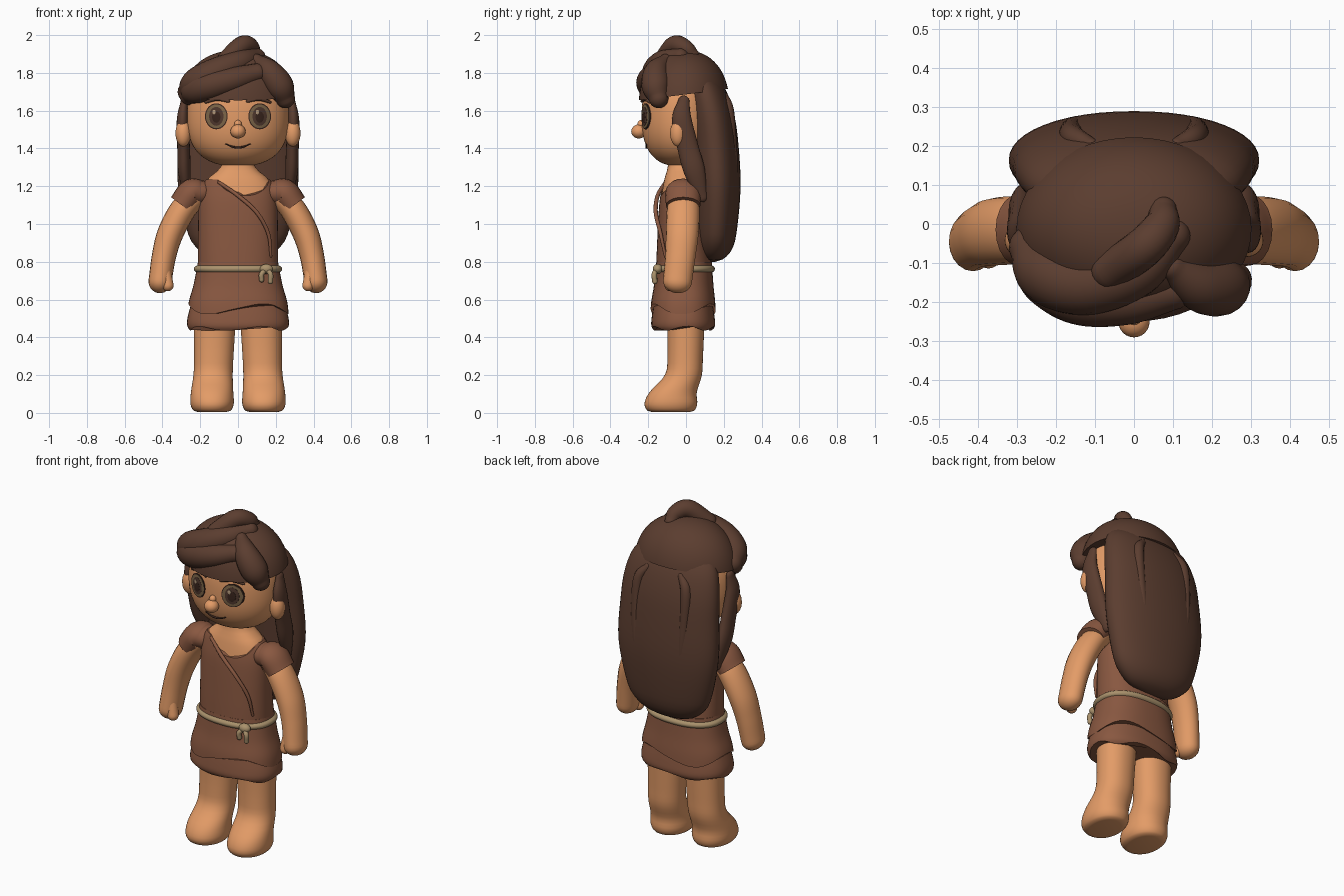
import bpy, bmesh
from math import sin, cos, pi, sqrt, copysign
from mathutils import Vector

if "Cube" in bpy.data.objects:
    bpy.data.objects.remove(bpy.data.objects["Cube"])


def material(name, *rgb):
    m = bpy.data.materials.new(name)
    m.use_nodes = True
    m.diffuse_color = (*rgb, 1)
    bsdf = next(n for n in m.node_tree.nodes if n.type == "BSDF_PRINCIPLED")
    bsdf.inputs["Base Color"].default_value = (*rgb, 1)
    return m


SKIN = material("warm skin", .77, .33, .135)
HAIR = material("dark brown hair", .105, .047, .029)
CLOTH = material("brown cloth", .25, .097, .052)
ROPE = material("tan rope", .4, .285, .15)
EYE = material("olive eye", .2, .13, .065)
IRIS = material("brown iris", .08, .04, .027)
DARK = material("dark pupil", .04, .018, .012)
GLINT = material("eye glint", .45, .32, .2)


def finish(name, bm, mat):
    bmesh.ops.remove_doubles(bm, verts=bm.verts, dist=.0004)
    bmesh.ops.recalc_face_normals(bm, faces=bm.faces)
    me = bpy.data.meshes.new(name)
    bm.to_mesh(me)
    bm.free()
    me.materials.append(mat)
    me.shade_smooth()
    me.set_sharp_from_angle(angle=.8)
    ob = bpy.data.objects.new(name, me)
    bpy.context.collection.objects.link(ob)


def spline(pts, n=8):
    """Smooth curve through tuples of any length."""
    p = [Vector(q) for q in pts]
    p = [p[0] * 2 - p[1]] + p + [p[-1] * 2 - p[-2]]
    out = []
    for a, b, c, d in zip(p, p[1:], p[2:], p[3:]):
        for i in range(n):
            t = i / n
            out.append(b + (c - a) * (t / 2) + (a * 2 - b * 5 + c * 4 - d) * (t * t / 2)
                       + (b * 3 - a - c * 3 + d) * (t ** 3 / 2))
    return out + [p[-2]]


def skin_rings(name, rings, mat):
    """Join rings of points into a closed surface."""
    bm = bmesh.new()
    rows = [[bm.verts.new(v) for v in r] for r in rings]
    n = len(rows[0])
    for a, b in zip(rows, rows[1:]):
        for i in range(n):
            bm.faces.new((a[i], a[(i + 1) % n], b[(i + 1) % n], b[i]))
    bm.faces.new(rows[0])
    bm.faces.new(rows[-1])
    finish(name, bm, mat)


def body(name, rows, mat, lo=None, hi=None, power=2, side=1, sides=48, steps=28):
    """Upright form from rows (z, cx, cy, rx, ry); lo and hi shape its edges by angle."""
    dense = spline(rows)

    def at(z):
        for a, b in zip(dense, dense[1:]):
            if z <= b[0]:
                break
        t = min(1, max(0, (z - a[0]) / max(b[0] - a[0], 1e-6)))
        return a.lerp(b, t)
    rings = []
    for j in range(steps + 1):
        t, ring = (1 - cos(pi * j / steps)) / 2, []
        for i in range(sides):
            a = 2 * pi * i / sides
            z0 = lo(a) if lo else rows[0][0]
            z1 = hi(a) if hi else rows[-1][0]
            z = z0 + (z1 - z0) * t
            _, cx, cy, rx, ry = at(z)
            c, s = [copysign(abs(f) ** (2 / power), f) for f in (cos(a), sin(a))]
            ring.append((side * (cx + rx * c), cy + ry * s, z))
        rings.append(ring)
    skin_rings(name, rings, mat)


def tube(name, pts, mat, ref=(0, 1, 0), k=1, side=1, flat_end=False, sides=20):
    """Round-ended tube through (x, y, z, radius), scaled by k along ref."""
    path = [(v.xyz, v[3]) for v in spline(pts)]
    t0, t1 = (path[0][0] - path[1][0]).normalized(), (path[-1][0] - path[-2][0]).normalized()
    caps = [pi / 2 * i / 6 for i in range(1, 7)]
    (p0, r0), (p1, r1) = path[0], path[-1]
    head = [(p0 + t0 * r0 * sin(c), r0 * cos(c)) for c in reversed(caps)]
    tail = [] if flat_end else [(p1 + t1 * r1 * sin(c), r1 * cos(c)) for c in caps]
    path = head + path + tail
    rings = []
    for i, (p, r) in enumerate(path):
        t = (path[min(i + 1, len(path) - 1)][0] - path[max(i - 1, 0)][0]).normalized()
        u = Vector(ref)
        u = (u - t * u.dot(t)).normalized()
        w = t.cross(u)
        ring = [p + u * (k * r * cos(2 * pi * j / sides)) + w * (r * sin(2 * pi * j / sides))
                for j in range(sides)]
        rings.append([(side * v.x, v.y, v.z) for v in ring])
    skin_rings(name, rings, mat)


def dome_rows(cx, cy, cz, rx, ry, rz, power=2, start=-1):
    out = []
    for i in range(25):
        u = sin(pi / 2 * (start + (1 - start) * i / 24))
        h = max(0, 1 - abs(u) ** power) ** (1 / power)
        out.append((cz + rz * u, cx, cy, rx * h, ry * h))
    return out


def ball(name, mat, *dims, side=1):
    body(name, dome_rows(*dims), mat, side=side, sides=24, steps=16)


# Head, neck and chest
HX, HY, HZ, HC = .27, .205, .262, 1.568
body("head", dome_rows(0, -.03, HC, HX, HY, HZ, 2.5), SKIN)


def face_y(x, z):
    h = (1 - abs((z - HC) / HZ) ** 2.5) ** .4
    return -.03 - HY * h * sqrt(max(0, 1 - (x / (HX * h)) ** 2))


torso = [(.76, 0, -.01, .213, .148), (.9, 0, -.015, .212, .138), (1.1, 0, -.02, .208, .122),
         (1.19, 0, -.02, .195, .108), (1.24, 0, -.02, .165, .098), (1.28, 0, -.02, .115, .085)]
body("chest_and_neck", [(z, x, y, a * .965, b * .96) for z, x, y, a, b in torso]
     + [(1.32, 0, -.02, .085, .075), (1.4, 0, -.02, .085, .075)], SKIN, power=2.3)


# Dress: bodice, overskirt and wavy underskirt
def neckline(a):
    x = .17 * cos(a)
    return min(1.235, 1.15 + 5 * (x - .03) ** 2) if sin(a) < 0 else 1.235


body("dress_bodice", torso, CLOTH, hi=neckline, power=2.3)
body("dress_overskirt", [(.48, 0, -.015, .27, .175), (.58, 0, -.015, .262, .17),
                         (.68, 0, -.012, .235, .157), (.8, 0, -.01, .212, .147)],
     CLOTH, lo=lambda a: .55 + .028 * cos(3 * a + 3.3), power=2.4)
body("dress_underskirt", [(.43, 0, -.015, .25, .15), (.46, 0, -.015, .268, .168),
                          (.51, 0, -.015, .266, .166), (.62, 0, -.015, .235, .15)],
     CLOTH, lo=lambda a: .447 + .012 * sin(5 * a + 1), power=2.4)
tube("dress_sash_edge", [(-.1, -.11, 1.22, .009), (0, -.15, 1.15, .011), (.1, -.16, 1.06, .011),
                         (.16, -.135, .95, .01), (.175, -.11, .83, .007)], CLOTH, sides=10)

# Rope belt with a knot and two tails
body("rope_belt", [(.743, 0, -.01, .216, .148), (.75, 0, -.01, .229, .158),
                   (.762, 0, -.01, .234, .163), (.774, 0, -.01, .229, .158),
                   (.781, 0, -.01, .216, .148)], ROPE, power=2.3, steps=12)
ball("belt_knot", ROPE, .15, -.15, .762, .035, .026, .026)
for x, end in ((.125, .705), (.172, .695)):
    tube("belt_tail", [(.15, -.155, .76, .012), (x, -.168, .735, .014), (x, -.165, end, .014)],
         ROPE, sides=10)

for s, label in ((1, "left"), (-1, "right")):
    # Limbs
    body(label + "_leg", [(.005, .137, -.08, .075, .1), (.014, .137, -.08, .1, .126),
                          (.05, .137, -.08, .115, .14), (.11, .137, -.068, .112, .125),
                          (.2, .132, -.014, .104, .098), (.3, .128, -.004, .104, .094),
                          (.52, .122, 0, .112, .1)], SKIN, side=s, power=2.15)
    tube(label + "_arm", [(.22, -.012, 1.15, .06), (.292, -.015, 1.075, .069),
                          (.358, -.02, .95, .069), (.392, -.03, .83, .064),
                          (.413, -.045, .695, .061)], SKIN, k=1.25, side=s)
    tube(label + "_thumb", [(.385, -.075, .75, .03), (.372, -.083, .675, .031)], SKIN, side=s)
    tube(label + "_sleeve", [(.195, -.015, 1.165, .066), (.245, -.015, 1.162, .076),
                             (.296, -.015, 1.098, .073)], CLOTH, k=1.25, side=s, flat_end=True)
    # Ears, eyes and brows
    ball(label + "_ear", SKIN, .29, -.042, 1.48, .041, .042, .07, side=s)
    for part, mat, dx, dz, rx, rz, lift in (
            ("eye_rim", DARK, 0, 0, .06, .069, .004), ("eye", EYE, 0, 0, .055, .063, .006),
            ("iris", IRIS, 0, 0, .038, .05, .008), ("pupil", DARK, 0, -.004, .022, .03, .0095),
            ("eye_glint", GLINT, -.012, .022, .009, .012, .011)):
        cx, cz = s * .115 + dx, 1.57 + dz
        rings = []
        for f, out in ((1, -.002), (1, lift), (.66, lift + .001), (.33, lift + .001), (.02, lift + .001)):
            ring = []
            for i in range(28):
                x, z = cx + rx * f * cos(2 * pi * i / 28), cz + rz * f * sin(2 * pi * i / 28)
                ring.append((x, face_y(x, z) - out, z))
            rings.append(ring)
        skin_rings(label + "_" + part, rings, mat)
    tube(label + "_brow", [(x, face_y(x, z) - .006, z, r) for x, z, r in
                           ((.05, 1.65, .008), (.11, 1.664, .013), (.17, 1.645, .007))],
         HAIR, side=s, sides=10)
    # Side lock and raised strand at the back
    tube(label + "_side_lock", [(.285, -.012, 1.65, .03), (.293, -.022, 1.55, .052),
                                (.288, .012, 1.4, .056), (.284, .045, 1.28, .056),
                                (.268, .085, 1.145, .03)], HAIR, ref=(1, 0, 0), k=.6, side=s)
    tube(label + "_back_strand", [(.11, .2, 1.68, .02), (.155, .222, 1.61, .03),
                                  (.16, .237, 1.45, .03), (.145, .25, 1.22, .026),
                                  (.12, .242, .98, .012)], HAIR, side=s, sides=14)

# Nose and mouth
ball("nose", SKIN, 0, -.25, 1.49, .04, .04, .037)
ball("nose_bridge", SKIN, 0, -.238, 1.528, .02, .02, .022)
tube("mouth", [(x, face_y(x, z) - .002, z, r) for x, z, r in
               ((-.065, 1.423, .003), (-.03, 1.409, .005), (0, 1.405, .006),
                (.03, 1.409, .005), (.065, 1.423, .003))], DARK, sides=8)

# Hair: cap, long back, swept fringe and top tuft
body("hair_cap", dome_rows(0, -.01, 1.62, .305, .24, .3, 2.25, -.1), HAIR,
     lo=lambda a: 1.685 + .03 * sin(a))
body("long_back_hair", [(.8, 0, .145, .03, .01), (.815, 0, .148, .13, .05),
                        (.86, 0, .155, .205, .085), (.95, 0, .16, .265, .107),
                        (1.2, 0, .165, .318, .124), (1.45, 0, .15, .312, .125),
                        (1.6, 0, .13, .3, .12), (1.72, 0, .1, .265, .105),
                        (1.8, 0, .07, .19, .07)], HAIR, power=2.1)
tube("swept_fringe", [(.1, -.03, 1.885, .045), (.01, -.12, 1.855, .065), (-.12, -.155, 1.8, .078),
                      (-.22, -.125, 1.745, .08), (-.265, -.06, 1.7, .055)], HAIR)
tube("under_fringe", [(.1, -.17, 1.8, .05), (-.02, -.19, 1.765, .068), (-.14, -.18, 1.735, .078),
                      (-.225, -.13, 1.71, .075), (-.26, -.08, 1.68, .05)], HAIR)
tube("left_fringe", [(.1, -.11, 1.865, .035), (.165, -.155, 1.805, .066), (.22, -.16, 1.73, .075),
                     (.25, -.145, 1.665, .052)], HAIR)
tube("top_tuft", [(.075, .035, 1.895, .035), (.07, -.005, 1.93, .046), (.025, -.06, 1.945, .052),
                  (-.06, -.12, 1.87, .05)], HAIR)
